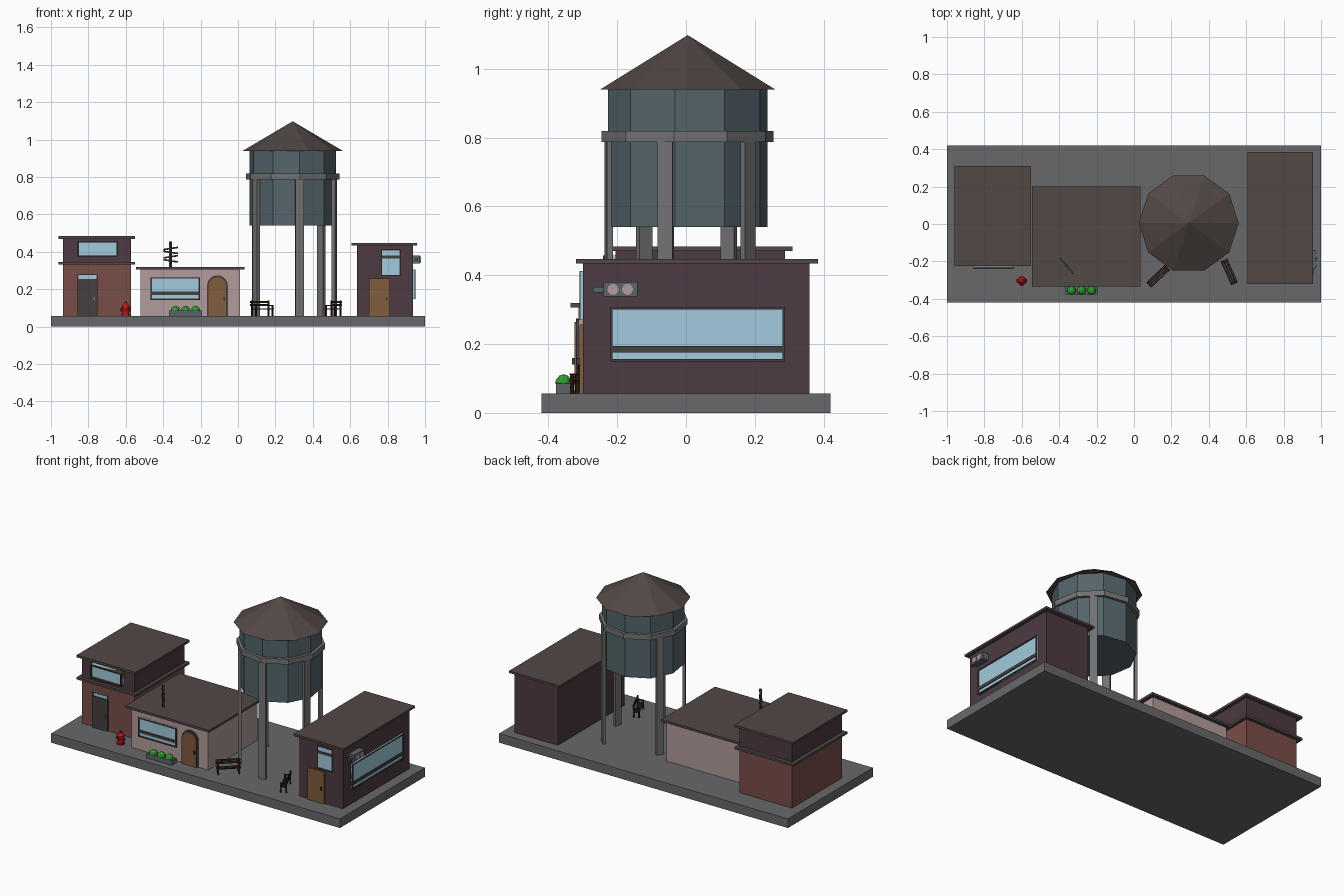
import bpy, bmesh, math
from mathutils import Matrix, Vector

if "Cube" in bpy.data.objects:
    bpy.data.objects.remove(bpy.data.objects["Cube"])

G = 0.057  # ground level on top of the slab


def mat(name, *rgb):
    m = bpy.data.materials.new(name)
    m.diffuse_color = (*rgb, 1)
    m.use_nodes = True
    m.node_tree.nodes["Principled BSDF"].inputs["Base Color"].default_value = m.diffuse_color
    return m


SLAB = mat("concrete", .14, .14, .145)
ROOF = mat("roof_brown", .085, .065, .06)
BRICK = mat("brick", .19, .075, .065)
PLUM = mat("plum", .075, .042, .055)
PINK = mat("pink_plaster", .45, .33, .33)
STEEL = mat("steel", .17, .17, .175)
TANK = mat("tank_blue", .09, .13, .145)
GLASS = mat("glass", .36, .6, .72)
WOOD = mat("wood", .22, .11, .045)
DARK = mat("dark_trim", .06, .05, .05)
BLACK = mat("bench_wood", .03, .017, .01)
RED = mat("hydrant_red", .5, .01, .01)
GREEN = mat("leaf", .03, .35, .03)
BOX = mat("planter_grey", .1, .13, .14)


def finish(name, bm, m, M=Matrix()):
    bmesh.ops.recalc_face_normals(bm, faces=bm.faces)
    me = bpy.data.meshes.new(name)
    bm.to_mesh(me)
    bm.free()
    me.transform(M)
    me.materials.append(m)
    ob = bpy.data.objects.new(name, me)
    bpy.context.collection.objects.link(ob)
    return ob


def box(name, x0, x1, y0, y1, z0, z1, m, M=Matrix()):
    bm = bmesh.new()
    bmesh.ops.create_cube(bm, size=1)
    for v in bm.verts:
        v.co = ((x0 + x1) / 2 + v.co.x * (x1 - x0),
                (y0 + y1) / 2 + v.co.y * (y1 - y0),
                (z0 + z1) / 2 + v.co.z * (z1 - z0))
    return finish(name, bm, m, M)


def cone(name, r0, r1, z0, z1, n, m, M=Matrix(), rot=0):
    bm = bmesh.new()
    bmesh.ops.create_cone(bm, cap_ends=True, segments=n, radius1=r0, radius2=r1, depth=z1 - z0,
                          matrix=Matrix.Translation((0, 0, (z0 + z1) / 2)) @ Matrix.Rotation(rot, 4, 'Z'))
    return finish(name, bm, m, M)


def window(name, x0, x1, z0, z1, M, depth=.012, bar=None, f=.007):
    # framed pane standing out from a wall at local y = 0, facing -y
    box(name + "_glass", x0, x1, -depth * .6, .004, z0, z1, GLASS, M)
    for i, (a, b, c, d) in enumerate([(x0, x1, z0, z0 + f), (x0, x1, z1 - f, z1),
                                      (x0, x0 + f, z0 + f, z1 - f), (x1 - f, x1, z0 + f, z1 - f)]):
        box(f"{name}_frame_{i}", a, b, -depth, .004, c, d, DARK, M)
    if bar:
        box(name + "_bar", x0 + f, x1 - f, -depth, .004, bar[0], bar[1], DARK, M)


def wall(y):
    return Matrix.Translation((0, y, 0))


# base slab
box("base_slab", -1, 1, -.42, .42, 0, G, SLAB)

# left two-storey building
box("left_lower_storey", -.936, -.572, -.205, .288, G, .332, BRICK)
box("left_ledge", -.96, -.552, -.225, .31, .332, .346, ROOF)
box("left_upper_storey", -.936, -.572, -.205, .288, .346, .47, PLUM)
box("left_roof", -.96, -.552, -.225, .31, .47, .484, ROOF)
W = wall(-.205)
window("left_upper_window", -.858, -.643, .373, .457, W, .036)
box("left_door", -.858, -.752, -.012, .004, G, .252, DARK, W)
window("left_transom", -.858, -.752, .25, .28, W, .012, None, .005)
box("left_door_knob", -.772, -.764, -.02, -.01, .14, .16, STEEL, W)

# middle building
box("middle_walls", -.52, .012, -.312, .178, G, .306, PINK)
box("middle_roof", -.545, .034, -.335, .2, .306, .32, ROOF)
W = wall(-.312)
window("middle_window", -.467, -.203, .144, .264, W, .012, (.17, .187))


def arch(name, cx, w, top, depth, m):
    bm = bmesh.new()
    pts = [(cx - w, G)] + [(cx - w * math.cos(math.pi * i / 10), top - w + w * math.sin(math.pi * i / 10))
                           for i in range(11)] + [(cx + w, G)]
    f = bm.faces.new([bm.verts.new((x, -depth, z)) for x, z in pts])
    r = bmesh.ops.extrude_face_region(bm, geom=[f])
    for v in r["geom"]:
        if isinstance(v, bmesh.types.BMVert):
            v.co.y = .004
    finish(name, bm, m, W)


arch("arch_surround", -.11, .056, .275, .008, DARK)
arch("arch_door", -.11, .047, .264, .012, WOOD)
box("arch_door_knob", -.078, -.07, -.02, -.01, .14, .16, DARK, W)

# roof aerial
A = Matrix.Translation((-.36, -.224, 0)) @ Matrix.Rotation(math.radians(-49), 4, 'Z')
box("aerial_mast", -.006, .006, -.006, .006, .318, .455, DARK, A)
for i, z in enumerate((.352, .374, .397, .418)):
    T = A @ Matrix.Translation((0, 0, z)) @ Matrix.Rotation(math.radians(6 * (-1) ** i), 4, 'Y')
    box(f"aerial_bar_{i}", -.055, .055, -.004, .004, -.004, .004, DARK, T)

# planter with bushes
box("planter", -.369, -.193, -.378, -.335, G, .086, BOX)
for i, x in enumerate((-.335, -.281, -.227)):
    bm = bmesh.new()
    bmesh.ops.create_icosphere(bm, subdivisions=2, radius=.024)
    finish(f"bush_{i}", bm, GREEN, Matrix.Translation((x, -.356, .088)))

# hydrant
H = Matrix.Translation((-.6, -.303, G))
for i, (a, b, c, d) in enumerate([(.025, .025, 0, .008), (.018, .018, .008, .05), (.024, .024, .045, .052),
                                  (.021, .009, .052, .07), (.006, .006, .07, .078)]):
    cone(f"hydrant_part_{i}", a, b, c, d, 12, RED, H)
for i, (ax, an) in enumerate((('X', 90), ('Y', 90))):
    S = H @ Matrix.Translation((0, 0, .034)) @ Matrix.Rotation(math.radians(an), 4, ax)
    cone(f"hydrant_nozzle_{i}", .009, .009, -.001 if i == 0 else -.028, .028, 8, RED, S)

# water tower
T = Matrix.Translation((.2925, .005, 0))
D9 = math.radians(9)
cone("tank", .235, .235, .54, .945, 10, TANK, T, D9)
cone("tank_ring", .253, .253, .787, .82, 10, STEEL, T, D9)
cone("tower_roof", .2675, 0, .94, 1.098, 10, ROOF, T, math.radians(90))
for i, a in enumerate((-81, -16, 49, 149, 213)):
    R = T @ Matrix.Rotation(math.radians(a), 4, 'Z')
    box(f"tower_leg_{i}", .223, .241, -.0225, .0225, G, .79, STEEL, R)

# right building
box("right_walls", .636, .936, -.3, .359, G, .434, PLUM)
box("right_roof", .608, .957, -.32, .384, .434, .447, ROOF)
W = wall(-.3)
box("right_door", .7, .813, -.01, .004, G, .257, WOOD, W)
box("right_door_knob", .79, .798, -.018, -.01, .14, .16, DARK, W)
window("right_front_window", .765, .868, .27, .412, W, .01, (.365, .38), .005)
S = Matrix.Translation((.936, 0, 0)) @ Matrix.Rotation(math.radians(90), 4, 'Z')
window("right_side_window", -.22, .288, .149, .307, S, .012, (.176, .195))

# wall lamp unit
box("lamp_box", -.24, -.141, -.038, .004, .338, .38, BOX, S)
box("lamp_stub", -.27, -.24, -.026, -.012, .35, .366, BOX, S)
for i, y in enumerate((-.212, -.17)):
    cone(f"lamp_lens_{i}", .016, .016, .036, .042, 16, PINK,
         S @ Matrix.Translation((y, 0, .359)) @ Matrix.Rotation(math.radians(90), 4, 'X'))


# benches: long along local x, backrest on local +y
def bench(name, x, y, deg):
    B = Matrix.Translation((x, y, G)) @ Matrix.Rotation(math.radians(deg), 4, 'Z')
    for i in range(3):
        box(f"{name}_seat_slat_{i}", -.07, .07, -.018 + i * .012, -.009 + i * .012, .034, .039, BLACK, B)
    for i in range(2):
        box(f"{name}_back_slat_{i}", -.07, .07, .017, .021, .053 + i * .016, .065 + i * .016, BLACK, B)
    for s in (-1, 1):
        c = s * .06
        box(f"{name}_front_leg_{s}", c - .004, c + .004, -.018, -.01, 0, .056, BLACK, B)
        box(f"{name}_back_leg_{s}", c - .004, c + .004, .014, .021, 0, .082, BLACK, B)
        box(f"{name}_arm_{s}", c - .005, c + .005, -.019, .02, .053, .058, BLACK, B)


bench("left_bench", .13, -.28, 43)
bench("right_bench", .508, -.257, -66)
